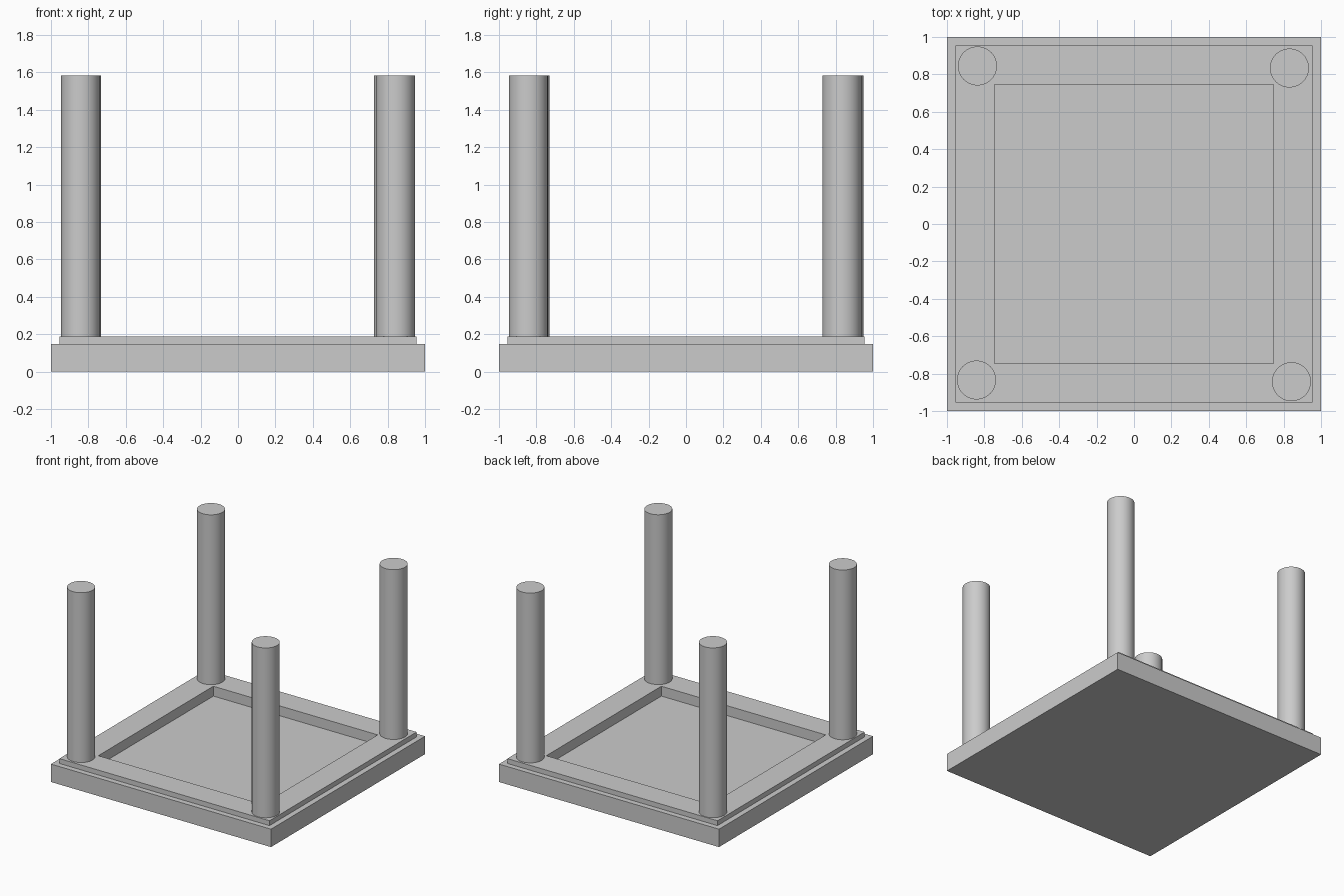
import bpy, bmesh

if "Cube" in bpy.data.objects:
    bpy.data.objects.remove(bpy.data.objects["Cube"])

# Stepped square top with a recessed panel: (half width, z) rings from the bottom to the panel
RINGS = [(1.0, 0.0), (1.0, 0.147), (0.955, 0.147), (0.955, 0.187), (0.747, 0.187), (0.747, 0.106)]
CORNERS = [(-1, -1), (1, -1), (1, 1), (-1, 1)]

bm = bmesh.new()
rings = [[bm.verts.new((x * h, y * h, z)) for x, y in CORNERS] for h, z in RINGS]
for low, high in zip(rings, rings[1:]):
    for i in range(4):
        j = (i + 1) % 4
        bm.faces.new((low[i], low[j], high[j], high[i]))
bm.faces.new(rings[0][::-1])
bm.faces.new(rings[-1])
mesh = bpy.data.meshes.new("table_top")
bm.to_mesh(mesh)
bm.free()
bpy.context.collection.objects.link(bpy.data.objects.new("table_top", mesh))

# Four round legs, each slightly off the exact corner
LEG_RADIUS, LEG_BOTTOM, LEG_TOP = 0.104, 0.187, 1.582


def add_leg(name, x, y):
    bpy.ops.mesh.primitive_cylinder_add(
        vertices=64, radius=LEG_RADIUS, depth=LEG_TOP - LEG_BOTTOM,
        location=(x, y, (LEG_TOP + LEG_BOTTOM) / 2))
    leg = bpy.context.object
    leg.name = name
    bpy.ops.object.shade_smooth_by_angle()


add_leg("front_left_leg", -0.842, -0.834)
add_leg("front_right_leg", 0.842, -0.843)
add_leg("back_left_leg", -0.837, 0.845)
add_leg("back_right_leg", 0.831, 0.834)
